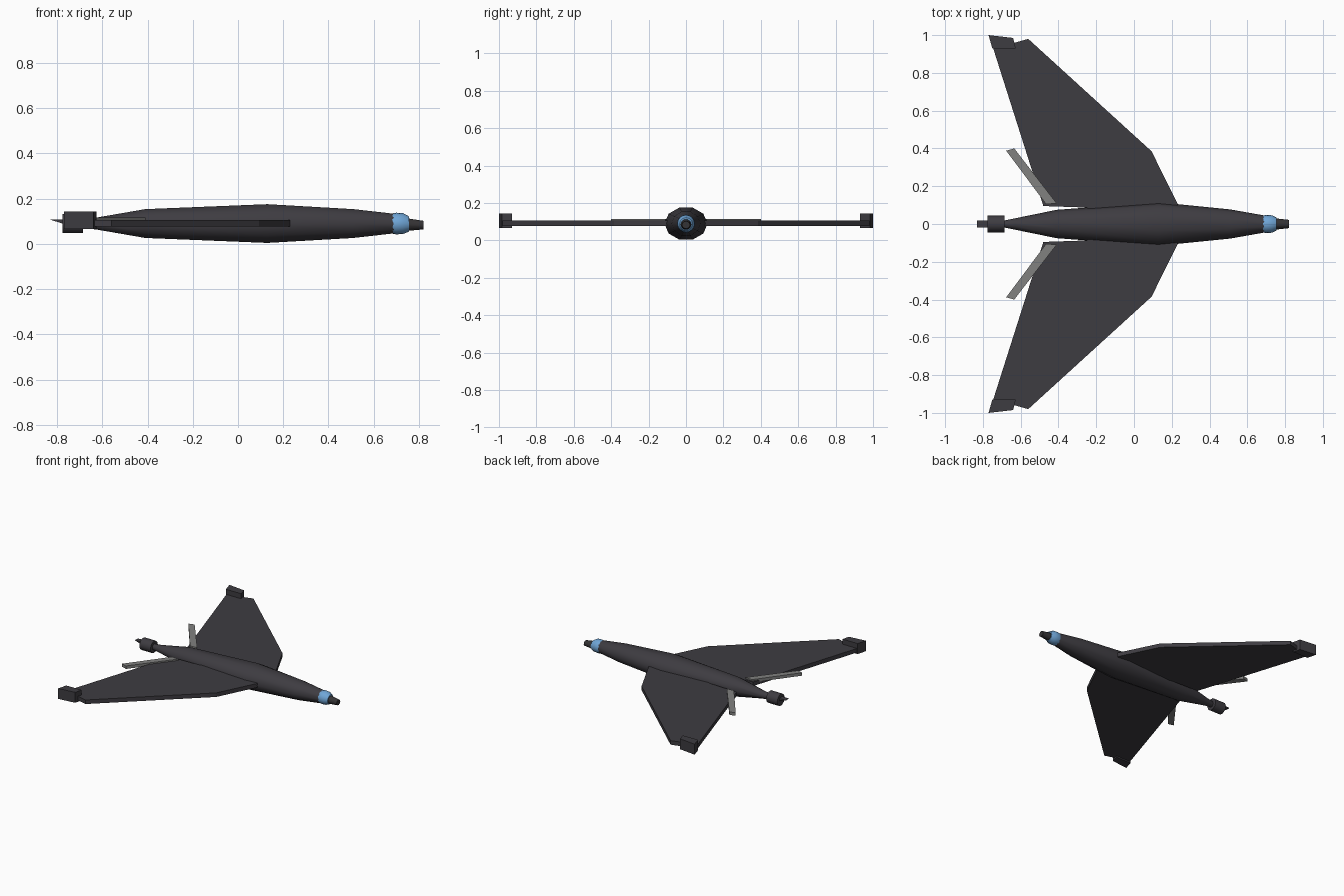
import bpy
import bmesh
from math import sin, cos, pi, radians

default = bpy.data.objects.get("Cube")
if default:
    bpy.data.objects.remove(default, do_unlink=True)

AXIS_Z = 0.09


def material(name, rgb):
    mat = bpy.data.materials.new(name)
    mat.use_nodes = True
    mat.diffuse_color = (*rgb, 1)
    bsdf = next(n for n in mat.node_tree.nodes if n.type == "BSDF_PRINCIPLED")
    bsdf.inputs["Base Color"].default_value = (*rgb, 1)
    return mat


charcoal = material("charcoal", (0.048, 0.045, 0.053))
nose_black = material("nose black", (0.035, 0.033, 0.035))
sky_blue = material("sky blue", (0.16, 0.38, 0.68))
steel_grey = material("steel grey", (0.22, 0.22, 0.215))


def finish(name, bm, mat, smooth=False):
    bmesh.ops.recalc_face_normals(bm, faces=bm.faces)
    mesh = bpy.data.meshes.new(name)
    bm.to_mesh(mesh)
    bm.free()
    mesh.materials.append(mat)
    obj = bpy.data.objects.new(name, mesh)
    bpy.context.collection.objects.link(obj)
    if smooth:
        bpy.ops.object.select_all(action="DESELECT")
        obj.select_set(True)
        bpy.context.view_layer.objects.active = obj
        bpy.ops.object.shade_smooth_by_angle(angle=radians(50))
    return obj


def loft(name, stations, mat, sides=10):
    """Skin elliptical rings along x; each station is x, centre z, y radius, z radius."""
    bm = bmesh.new()
    rings = []
    for x, z, ry, rz in stations:
        angles = [2 * pi * i / sides for i in range(sides)]
        rings.append([bm.verts.new((x, ry * cos(a), z + rz * sin(a))) for a in angles])
    for a, b in zip(rings, rings[1:]):
        for i in range(sides):
            j = (i + 1) % sides
            bm.faces.new((a[i], a[j], b[j], b[i]))
    bm.faces.new(rings[0])
    bm.faces.new(rings[-1])
    return finish(name, bm, mat, smooth=True)


def mirrored_plate(name, outline, bottom, top, mat):
    """Extrude a plan outline upward and mirror it across the body axis."""
    bm = bmesh.new()
    face = bm.faces.new([bm.verts.new((x, y, bottom)) for x, y in outline])
    new = bmesh.ops.extrude_face_region(bm, geom=[face])["geom"]
    verts = [v for v in new if isinstance(v, bmesh.types.BMVert)]
    bmesh.ops.translate(bm, verts=verts, vec=(0, 0, top - bottom))
    obj = finish(name, bm, mat)
    mirror = obj.modifiers.new("mirror", "MIRROR")
    mirror.use_axis = (False, True, False)
    return obj


# Slender body and nose cone
loft("fuselage", [(-0.69, AXIS_Z, 0.018, 0.022), (-0.63, AXIS_Z, 0.03, 0.027),
                  (-0.41, AXIS_Z, 0.075, 0.067), (0.13, AXIS_Z, 0.115, 0.09),
                  (0.51, AXIS_Z, 0.077, 0.067), (0.72, AXIS_Z, 0.04, 0.042)], charcoal)
loft("nose_cone", [(0.70, 0.087, 0.035, 0.035), (0.82, 0.083, 0.022, 0.02)], nose_black)

# Blue sensor collar
loft("sensor_collar", [(0.68, AXIS_Z, 0.044, 0.044), (0.70, AXIS_Z, 0.048, 0.048),
                       (0.73, AXIS_Z, 0.046, 0.046), (0.755, 0.088, 0.034, 0.034)],
     sky_blue, sides=16)

# Tail motor drum
loft("tail_drum", [(-0.775, AXIS_Z, 0.044, 0.044), (-0.685, AXIS_Z, 0.044, 0.044)], charcoal)

# Wedge-shaped tail spike
bm = bmesh.new()
profile = [(-0.76, 0.085), (-0.76, 0.108), (-0.83, 0.107)]
near, far = [[bm.verts.new((x, y, z)) for x, z in profile] for y in (-0.018, 0.018)]
bm.faces.new(near)
bm.faces.new(far)
for i in range(3):
    j = (i + 1) % 3
    bm.faces.new((near[i], near[j], far[j], far[i]))
finish("tail_spike", bm, charcoal)

# Swept wings, wingtip pods and tail blades
mirrored_plate("wings", [(0.23, 0.02), (0.23, 0.108), (0.093, 0.385), (-0.56, 0.98),
                         (-0.63, 0.96), (-0.755, 0.96), (-0.48, 0.095), (-0.25, 0.087),
                         (-0.2, 0.04)], 0.076, 0.106, charcoal)
mirrored_plate("wingtip_pods", [(-0.77, 1.0), (-0.64, 0.985), (-0.626, 0.93), (-0.75, 0.93)],
               0.066, 0.143, charcoal)
mirrored_plate("tail_blades", [(-0.677, 0.388), (-0.634, 0.4), (-0.41, 0.11), (-0.465, 0.105)],
               0.094, 0.116, steel_grey)
